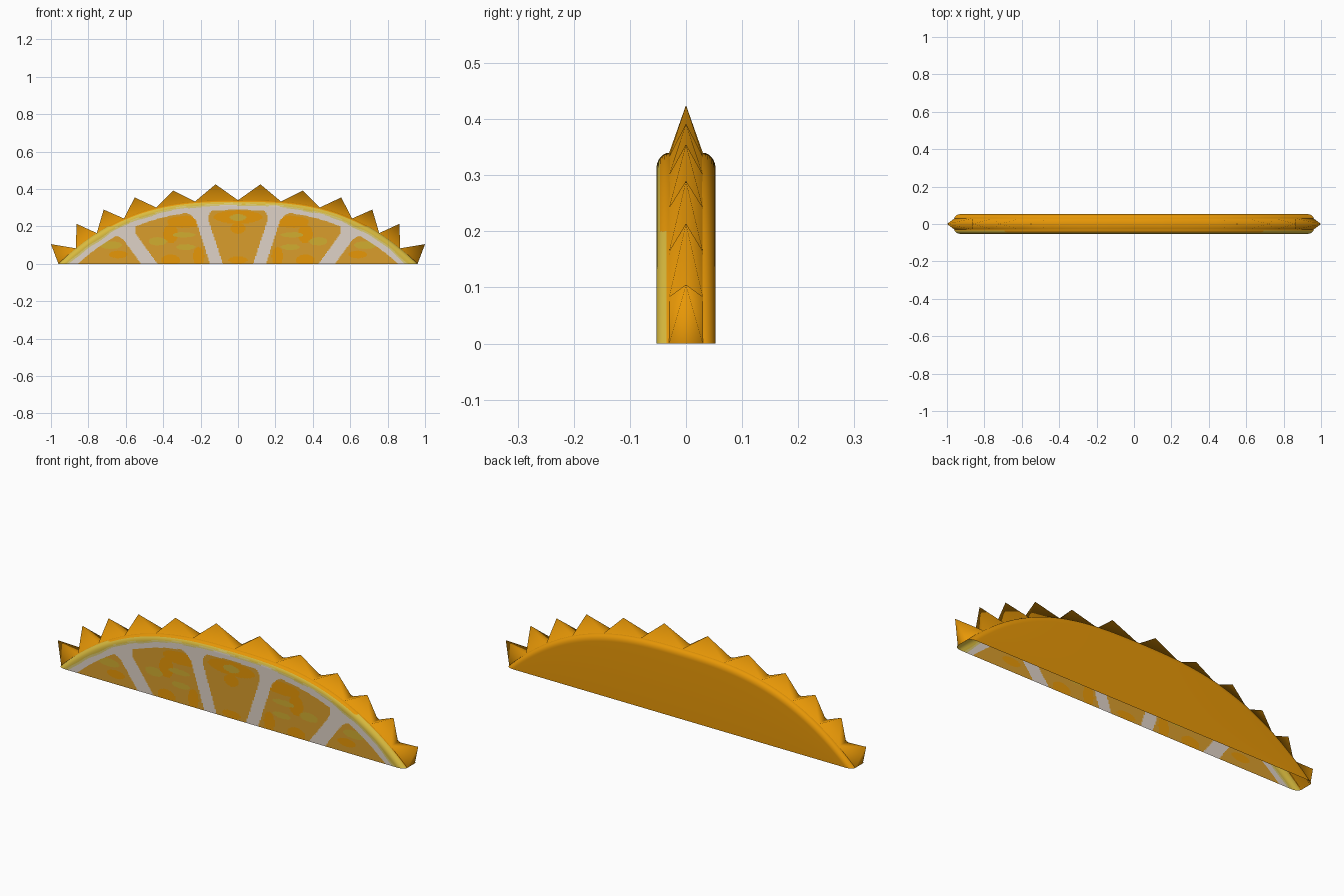
import bpy, bmesh, math

if "Cube" in bpy.data.objects:
    bpy.data.objects.remove(bpy.data.objects["Cube"])

HALF, TOP, POW = 0.96, 0.34, 2.75      # rind outline
RIM_Y, FACE_Y, ROUND = 0.03, 0.053, 0.03
NU, NV, NR = 440, 80, 8                # columns, face rows, rounding steps


def material(name, rgb):
    m = bpy.data.materials.new(name)
    m.diffuse_color = (*rgb, 1)
    m.use_nodes = True
    m.node_tree.nodes["Principled BSDF"].inputs["Base Color"].default_value = m.diffuse_color
    return m


MATS = [material("orange peel", (0.80, 0.31, 0.002)),
        material("yellow rind", (0.70, 0.50, 0.05)),
        material("cream pith", (0.74, 0.65, 0.57)),
        material("light orange flesh", (0.70, 0.34, 0.025)),
        material("golden pulp", (0.64, 0.42, 0.03)),
        material("pale lemon", (0.70, 0.58, 0.17))]
ORANGE, YELLOW, CREAM, FLESH, GOLD, LEMON = range(6)


def rim(u, d=0.0):
    """Point on the arched outline, shrunk inward by d; u runs -1..1."""
    return u * (HALF - 1.2 * d), (TOP - d) * (1 - abs(u) ** POW)


def spot(x, z, cx, cz, rx, rz):
    return ((x - cx) / rx) ** 2 + ((z - cz) / rz) ** 2 < 1


def fruit_colour(x, z):
    """Rind, pith, spokes and pulp of the cut face."""
    a = min(abs(x) / HALF, 1)
    slope = TOP * POW / HALF * a ** (POW - 1)
    depth = (TOP * (1 - a ** POW) - z) / math.hypot(1, slope)
    wave = 0.003 * math.sin(23 * x) + 0.002 * math.sin(51 * x + 1)
    if depth < 0.018 + 0.016 * a + wave:
        return YELLOW
    if depth < 0.026 + 0.018 * a + wave:
        return LEMON
    if depth < 0.050 + 0.024 * a:
        return CREAM
    x = abs(x)
    # spokes, each leaning outward and flaring at the rind
    for foot, lean, half in ((0.115, 0.33, 0.034), (0.475, 0.72, 0.044)):
        flare = 12 * max(0, 0.11 - depth) ** 2
        if abs(x - foot - lean * z) < half + flare:
            return CREAM
    # pulp flecks
    for s in ((0, 0.248, 0.045, 0.018), (0.29, 0.155, 0.06, 0.014),
              (0.28, 0.09, 0.05, 0.015), (0.43, 0.12, 0.05, 0.022),
              (0.68, 0.10, 0.06, 0.02)):
        if spot(x, z, *s):
            return GOLD
    for s in ((0, 0.25, 0.13, 0.035), (0, 0.19, 0.04, 0.03),
              (0.28, 0.225, 0.10, 0.032), (0.36, 0.16, 0.04, 0.05),
              (0.21, 0.04, 0.03, 0.05), (0.36, 0.02, 0.05, 0.03),
              (0.0, 0.02, 0.05, 0.02), (0.64, 0.05, 0.05, 0.02)):
        if spot(x, z, *s):
            return ORANGE
    return FLESH


def finish(bm, name):
    bmesh.ops.remove_doubles(bm, verts=bm.verts, dist=1e-5)
    bmesh.ops.recalc_face_normals(bm, faces=bm.faces)
    me = bpy.data.meshes.new(name)
    bm.to_mesh(me)
    bm.free()
    for m in MATS:
        me.materials.append(m)
    ob = bpy.data.objects.new(name, me)
    bpy.context.collection.objects.link(ob)
    return ob


def column(u):
    """Strip around the slice: front face up, over the rim, down the back."""
    x, z = rim(u, ROUND)
    pts = [(x, -FACE_Y, z * i / NV) for i in range(NV)]
    for side in (-1, 1):
        arc = []
        for i in range(NR + 1):
            t = i / NR * math.pi / 2
            px, pz = rim(u, ROUND * (1 - math.sin(t)))
            arc.append((px, side * (RIM_Y + (FACE_Y - RIM_Y) * math.cos(t)), pz))
        pts += arc if side < 0 else arc[::-1]
    pts.append((x, FACE_Y, 0))
    return pts


# half slice shell, open along its straight underside
bm = bmesh.new()
cols = [[bm.verts.new(p) for p in column(math.sin(math.pi / 2 * (2 * i / NU - 1)))]
        for i in range(NU + 1)]
for a, b in zip(cols, cols[1:]):
    for i in range(len(a) - 1):
        f = bm.faces.new((a[i], b[i], b[i + 1], a[i + 1]))
        c = f.calc_center_median()
        if c.y < (-0.046 if c.z > 0.2 else -0.036):     # cut face
            f.material_index = fruit_colour(c.x, c.z)
body = finish(bm, "fruit_slice")
# keep the shell facing outward
if sum(f.normal.y * f.area for f in body.data.polygons if f.center.y < -0.04) > 0:
    body.data.flip_normals()
bpy.context.view_layer.objects.active = body
body.select_set(True)
bpy.ops.object.shade_smooth_by_angle(angle=math.radians(60))

# pointed teeth along the rim: valley positions and tips, mirrored
valleys = [0, 0.23, 0.437, 0.61, 0.755, 0.867, 0.96]
tips = [(0.12, 0.425), (0.347, 0.392), (0.552, 0.355),
        (0.718, 0.29), (0.863, 0.214), (1.0, 0.105)]
bm = bmesh.new()
for s in (-1, 1):
    for v0, v1, (tx, tz) in zip(valleys, valleys[1:], tips):
        base = [bm.verts.new((s * v, y, rim(v / HALF)[1]))
                for v, y in ((v0, -RIM_Y), (v1, -RIM_Y), (v1, RIM_Y), (v0, RIM_Y))]
        tip = bm.verts.new((s * tx, 0, tz))
        for i in range(4):
            f = bm.faces.new((base[i], base[(i + 1) % 4], tip)[::s])
            f.smooth = True
finish(bm, "rim_teeth")
